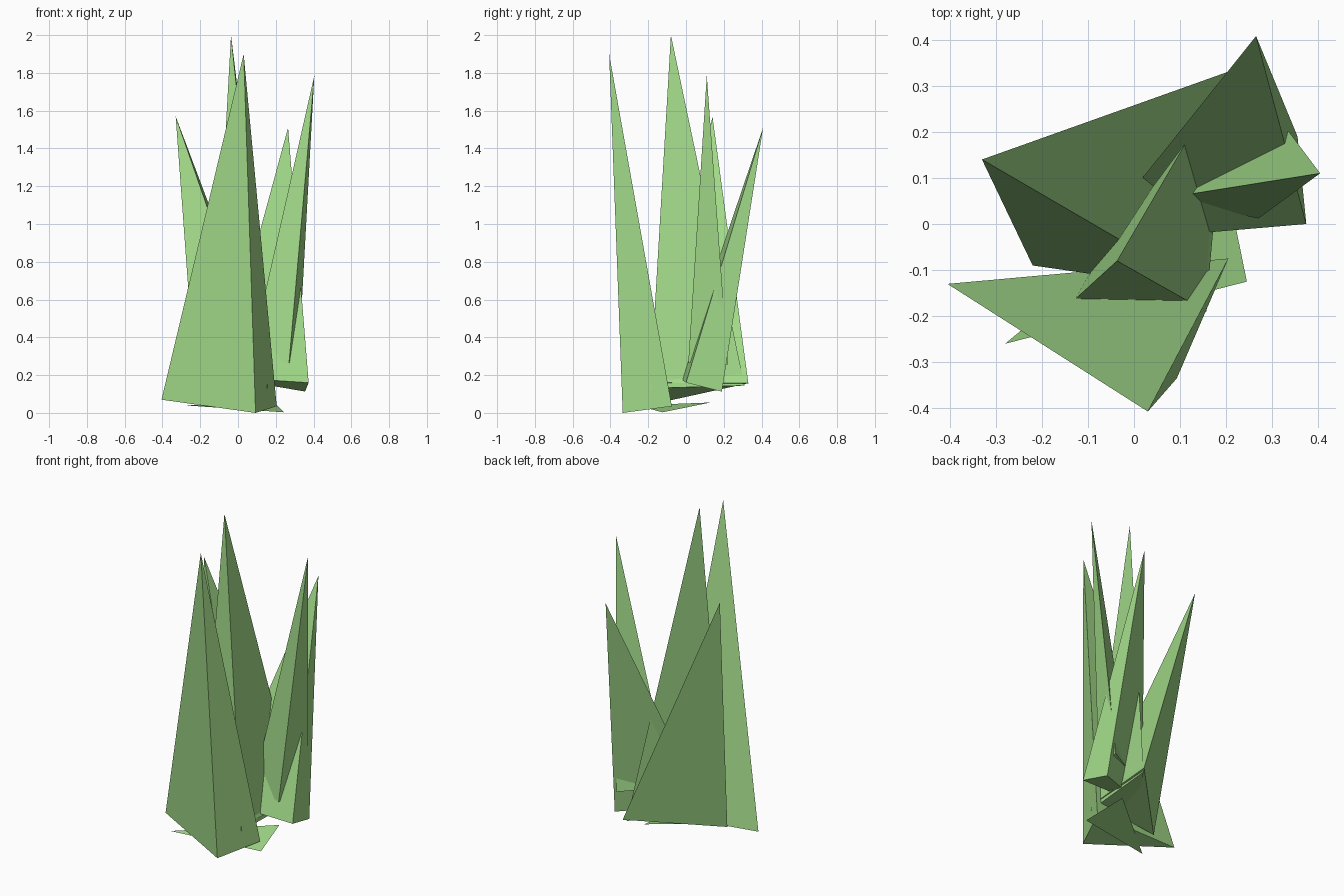
import bpy, bmesh
from mathutils import Vector

if "Cube" in bpy.data.objects:
    bpy.data.objects.remove(bpy.data.objects["Cube"])

green = bpy.data.materials.new("grass_green")
green.diffuse_color = (0.36, 0.70, 0.25, 1)
green.use_nodes = True
green.node_tree.nodes["Principled BSDF"].inputs["Base Color"].default_value = green.diffuse_color


def blade(name, base, tip=None):
    """Three-sided spike on a tilted triangular base; no tip gives a flat leaf."""
    bm = bmesh.new()
    ring = [bm.verts.new(Vector(p)) for p in base]
    bm.faces.new(ring)
    if tip:
        top = bm.verts.new(Vector(tip))
        for i in range(3):
            bm.faces.new((ring[i], ring[(i + 1) % 3], top))
        bmesh.ops.recalc_face_normals(bm, faces=bm.faces)
    mesh = bpy.data.meshes.new(name)
    bm.to_mesh(mesh)
    bm.free()
    mesh.materials.append(green)
    obj = bpy.data.objects.new(name, mesh)
    bpy.context.collection.objects.link(obj)
    return obj


# Five leaning grass blades
blade("front_blade",
      [(-0.405, -0.13, 0.07), (0.093, -0.335, 0.0), (0.205, -0.075, 0.035)],
      (0.03, -0.407, 1.90))
blade("middle_blade",
      [(-0.142, -0.176, 0.115), (0.157, -0.19, 0.13), (0.19, 0.31, 0.145)],
      (-0.037, -0.08, 2.0))
blade("left_blade",
      [(-0.22, -0.09, 0.065), (0.16, -0.145, 0.16), (0.203, 0.33, 0.157)],
      (-0.33, 0.14, 1.57))
blade("back_blade",
      [(-0.094, -0.04, 0.19), (0.374, 0.0, 0.16), (0.355, 0.19, 0.113)],
      (0.265, 0.408, 1.51))
blade("right_blade",
      [(0.065, 0.056, 0.29), (0.27, 0.012, 0.264), (0.32, 0.222, 0.257)],
      (0.404, 0.11, 1.785))

# Flat leaf lying at the bottom, facing up
blade("ground_leaf",
      [(-0.28, -0.26, 0.04), (0.245, -0.125, 0.003), (0.193, 0.13, 0.055)])
